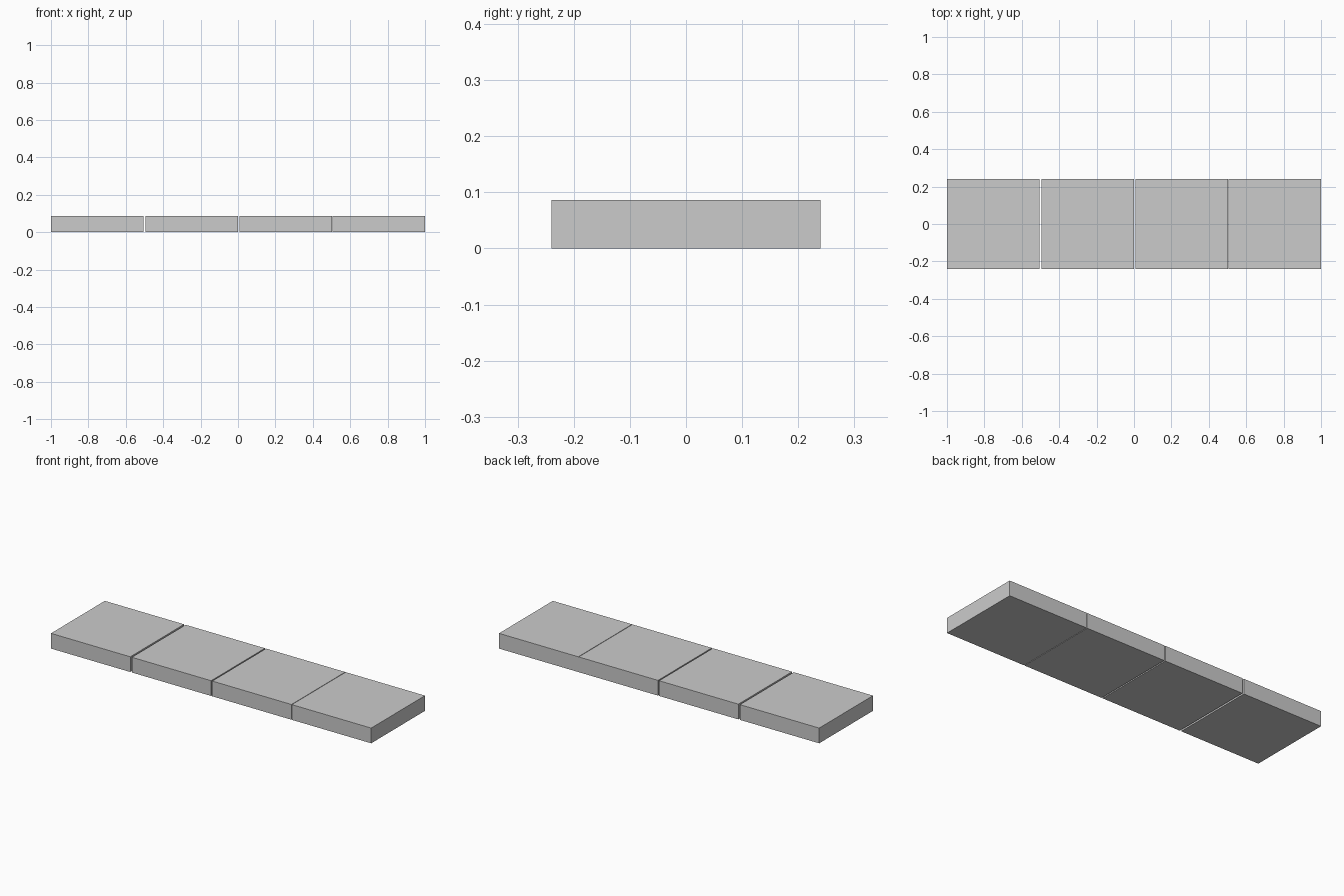
import bpy

if "Cube" in bpy.data.objects:
    bpy.data.objects.remove(bpy.data.objects["Cube"])

SLAB_LENGTH, DEPTH, HEIGHT = 0.495, 0.48, 0.086
GAPS = [0.01, 0.007, 0.003]  # joints narrow from left to right


def add_slab(name, left):
    bpy.ops.mesh.primitive_cube_add(size=1, location=(left + SLAB_LENGTH / 2, 0, HEIGHT / 2))
    slab = bpy.context.object
    slab.name = name
    slab.scale = (SLAB_LENGTH, DEPTH, HEIGHT)
    bpy.ops.object.transform_apply(location=False, rotation=False, scale=True)


# Row of four separate slabs along x
left = -1.0
for i, gap in enumerate(GAPS + [0]):
    add_slab(f"slab_{i + 1}", left)
    left += SLAB_LENGTH + gap
